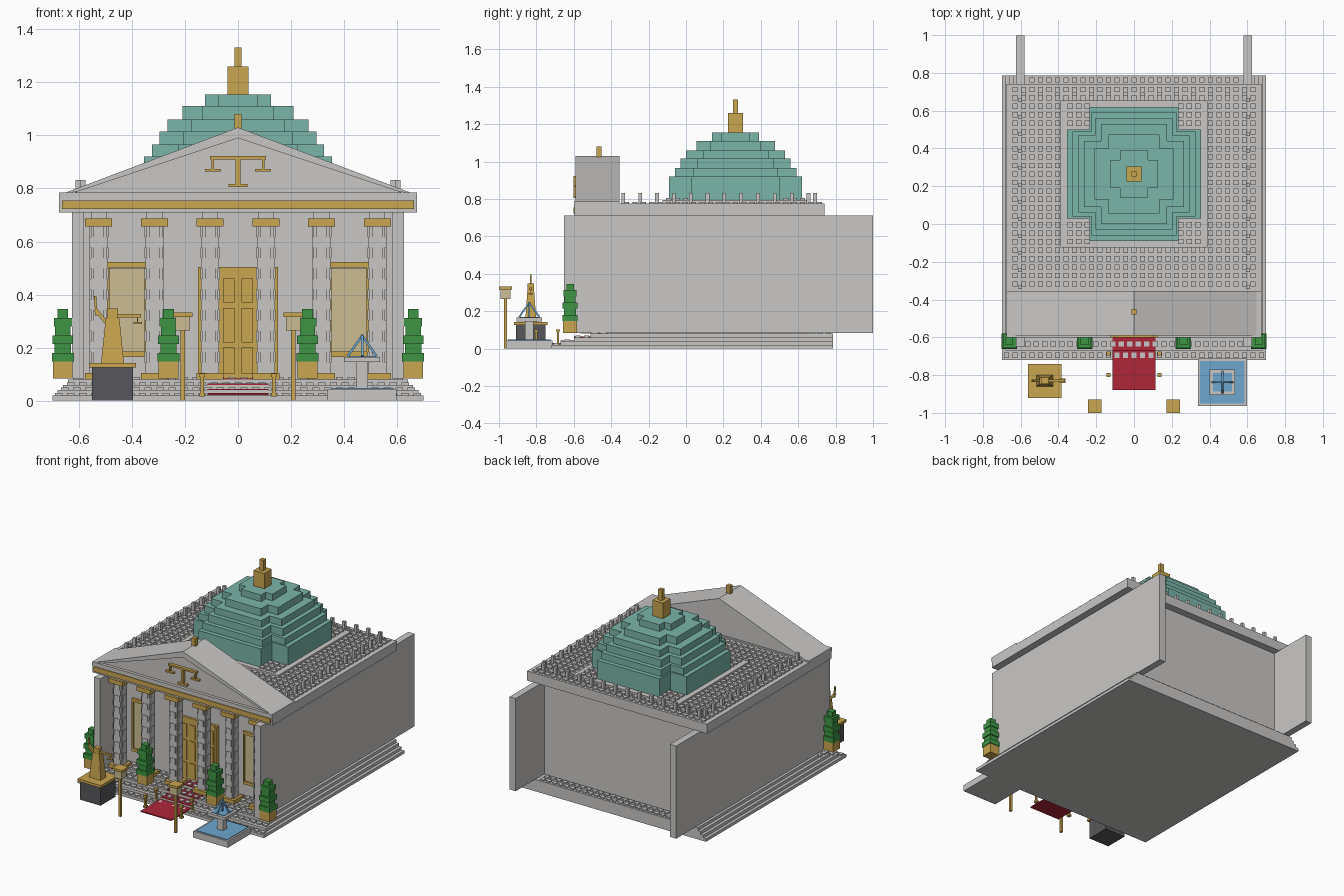
import bpy, bmesh
from mathutils import Vector, Matrix

cube = bpy.data.objects.get("Cube")
if cube:
    bpy.data.objects.remove(cube, do_unlink=True)


def material(name, *srgb):
    mat = bpy.data.materials.new(name)
    color = [(c / 255) ** 2.2 for c in srgb] + [1]
    mat.use_nodes = True
    mat.diffuse_color = color
    mat.node_tree.nodes["Principled BSDF"].inputs["Base Color"].default_value = color
    return mat


stone = material("stone grey", 200, 198, 196)
gold = material("gold", 200, 164, 80)
pale = material("pale gold glass", 202, 187, 146)
copper = material("copper green", 122, 180, 167)
leaf = material("leaf green", 64, 148, 70)
red = material("carpet red", 172, 42, 60)
water = material("water blue", 110, 166, 206)
dark = material("dark granite", 88, 88, 92)


def finish(name, mat, bm):
    mesh = bpy.data.meshes.new(name)
    bmesh.ops.recalc_face_normals(bm, faces=bm.faces)
    bm.to_mesh(mesh)
    bm.free()
    mesh.materials.append(mat)
    bpy.context.collection.objects.link(bpy.data.objects.new(name, mesh))


def boxes(name, mat, items):
    """One object from boxes given as (x range, y range, z range)."""
    bm = bmesh.new()
    for ranges in items:
        mid = Vector([(a + b) / 2 for a, b in ranges])
        size = [b - a for a, b in ranges]
        bmesh.ops.create_cube(bm, size=1, matrix=Matrix.Translation(mid) @ Matrix.Diagonal((*size, 1)))
    finish(name, mat, bm)


def block(x, y, hx, hy, z0, z1):
    return (x - hx, x + hx), (y - hy, y + hy), (z0, z1)


def loft(name, mat, first, last):
    """Closed solid between two matching outlines."""
    bm = bmesh.new()
    a, b = [[bm.verts.new(p) for p in outline] for outline in (first, last)]
    bm.faces.new(a)
    bm.faces.new(b)
    for i in range(len(a)):
        bm.faces.new((a[i - 1], a[i], b[i], b[i - 1]))
    finish(name, mat, bm)


def frustum(name, mat, x, y, bottom, top, z0, z1):
    corners = ((-1, -1), (1, -1), (1, 1), (-1, 1))
    loft(name, mat, *[[(x + sx * h[0], y + sy * h[1], z) for sx, sy in corners]
                      for h, z in ((bottom, z0), (top, z1))])


def prism(name, mat, profile, y0, y1):
    loft(name, mat, *[[(x, y, z) for x, z in profile] for y in (y0, y1)])


def strut(name, mat, start, end, width):
    a, b = Vector(start), Vector(end)
    turn = (b - a).to_track_quat("Z", "Y").to_matrix().to_4x4()
    bm = bmesh.new()
    bmesh.ops.create_cube(bm, size=1, matrix=Matrix.Translation((a + b) / 2) @ turn
                          @ Matrix.Diagonal((width, width, (b - a).length, 1)))
    finish(name, mat, bm)


PITCH = 0.045


def studs(hx, y0, y1, z, keep=lambda x, y: True):
    nx, ny = int(2 * hx / PITCH), max(1, int((y1 - y0) / PITCH + 0.2))
    spots = [((i - (nx - 1) / 2) * PITCH, y0 + (j + 0.5) * (y1 - y0) / ny)
             for i in range(nx) for j in range(ny)]
    return [block(x, y, 0.014, 0.014, z, z + 0.009) for x, y in spots if keep(x, y)]


# Stepped base with studded treads and carpet running up
fronts = [-0.72, -0.67, -0.6, -0.51, -0.42]
base, knobs, runner = [], [], []
for i, y in enumerate(fronts[:-1]):
    half, top = 0.7 - 0.02 * i, 0.02 * (i + 1)
    base.append(((-half, half), (y, 0.785), (top - 0.02, top)))
    knobs += studs(half, y, fronts[i + 1], top)
    if i:
        runner.append(((-0.115, 0.115), (y, fronts[i + 1]), (top, top + 0.004)))
knobs += studs(0.57, 0.695, 0.785, 0.08)
boxes("base_steps", stone, base)
boxes("base_studs", stone, knobs)
boxes("step_carpet", red, runner)
boxes("front_carpet", red, [((-0.115, 0.115), (-0.88, -0.67), (0.021, 0.029))])

# Hall body, side walls and roof slab
boxes("hall_body", stone, [((-0.59, 0.59), (-0.42, 0.69), (0.08, 0.72))])
boxes("side_walls", stone, [block(s * 0.603, 0.174, 0.023, 0.825, 0.083, 0.712) for s in (-1, 1)])
boxes("roof_slab", stone, [((-0.675, 0.675), (-0.595, 0.74), (0.71, 0.775))])

# Studded roof and dome plate
DY = 0.265


def off_plate(x, y):
    return max(abs(x), abs(y - DY)) > 0.4


def off_dome(x, y):
    ax, ay = abs(x), abs(y - DY)
    return max(ax, ay) > 0.36 or min(ax, ay) > 0.24


boxes("roof_studs", stone, studs(0.67, -0.34, 0.735, 0.775, off_plate))
boxes("dome_plate", stone, [block(0, DY, 0.39, 0.39, 0.775, 0.795)])
boxes("dome_plate_studs", stone, studs(0.38, DY - 0.38, DY + 0.38, 0.795, off_dome))

# Parapet posts along sides and back
posts = [block(s * 0.603, -0.335 + 0.09 * k, 0.01, 0.01, 0.77, 0.832) for s in (-1, 1) for k in range(12)]
posts += [block((k - 6.5) * 0.09, 0.69, 0.01, 0.01, 0.77, 0.832) for k in range(14)]
boxes("parapet_posts", stone, posts)

# Tiered dome of crossed blocks, with spire
tiers = [(0.355, 0.235, 0.92), (0.325, 0.225, 0.965), (0.295, 0.205, 1.015),
         (0.265, 0.175, 1.06), (0.21, 0.135, 1.11), (0.125, 0.075, 1.155)]
dome, low = [], 0.79
for wide, narrow, high in tiers:
    dome += [block(0, DY, wide, narrow, low, high), block(0, DY, narrow, wide, low, high)]
    low = high
boxes("dome", copper, dome)
boxes("dome_spire", gold, [block(0, DY, 0.04, 0.04, 1.155, 1.26), block(0, DY, 0.014, 0.014, 1.26, 1.332)])

# Pediment: gable roof with raised rakes and gold frieze
prism("pediment", stone, [(-0.66, 0.77), (0.66, 0.77), (0, 1.0)], -0.58, -0.36)
prism("pediment_rake", stone, [(-0.675, 0.775), (-0.6, 0.79), (0, 0.99), (0.6, 0.79),
                               (0.675, 0.775), (0, 1.03)], -0.59, -0.355)
boxes("cornice", stone, [((-0.675, 0.675), (-0.6, -0.355), (0.757, 0.785))])
boxes("frieze_band", gold, [((-0.663, 0.663), (-0.602, -0.59), (0.722, 0.755))])
boxes("pediment_finial", gold, [block(0, -0.465, 0.014, 0.014, 1.0, 1.08)])
emblem = [block(0, -0.591, 0.105, 0.01, 0.91, 0.923), block(0, -0.591, 0.009, 0.01, 0.81, 0.91),
          block(0, -0.591, 0.035, 0.01, 0.805, 0.816)]
for s in (-1, 1):
    emblem += [block(s * 0.095, -0.591, 0.004, 0.01, 0.87, 0.91), block(s * 0.095, -0.591, 0.03, 0.01, 0.863, 0.873)]
boxes("scales_emblem", gold, emblem)

# Colonnade: stacked shafts with gold bases and capitals
shafts, trims = [], []
rows, bottom, top = 14, 0.105, 0.656
step = (top - bottom) / rows
for k in range(6):
    x, y = (k - 2.5) * 0.21, -0.515
    trims += [block(x, y, 0.051, 0.05, z, z + h) for z, h in ((0.08, 0.025), (top, 0.03))]
    shafts.append(block(x, y, 0.03, 0.03, 0.1, 0.712))
    for r in range(rows):
        z = bottom + r * step
        a, b = (0.037, 0.02) if r % 2 else (0.034, 0.026)
        shafts += [block(x, y, a, b, z, z + step), block(x, y, b, a, z, z + step)]
boxes("column_shafts", stone, shafts)
boxes("column_trims", gold, trims)

# Double door with raised panels
door = [block(0, -0.425, 0.147, 0.01, 0.08, 0.503)]
for s in (-1, 1):
    door.append(block(s * 0.142, -0.43, 0.008, 0.02, 0.08, 0.503))
    for x in (0.035, 0.1):
        for z0, z1 in ((0.1, 0.2), (0.22, 0.35), (0.37, 0.46)):
            door.append(block(s * x, -0.436, 0.022, 0.005, z0, z1))
boxes("front_door", gold, door)

# Windows
frames, panes = [], []
for s in (-1, 1):
    x = s * 0.418
    panes.append(block(x, -0.423, 0.066, 0.004, 0.185, 0.5))
    frames += [block(x, -0.427, 0.075, 0.01, z, z + 0.02) for z in (0.165, 0.502)]
    frames += [block(x + e * 0.071, -0.427, 0.005, 0.01, 0.17, 0.51) for e in (-1, 1)]
boxes("window_frames", gold, frames)
boxes("window_panes", pale, panes)

# Potted topiaries
pots, hedges = [], []
for x in (-0.66, -0.262, 0.262, 0.66):
    pots.append(block(x, -0.62, 0.037, 0.037, 0.083, 0.147))
    for i, h in enumerate((0.041, 0.031, 0.039, 0.029, 0.034, 0.02)):
        z = 0.147 + i * 0.033
        hedges.append(block(x, -0.62, h, h, z, z + 0.033))
boxes("planter_pots", gold, pots)
boxes("topiaries", leaf, hedges)

# Lamps and carpet bollards
lamps, lights, bollards = [], [], []
for s in (-1, 1):
    x = s * 0.208
    lamps += [block(x, -0.965, 0.008, 0.008, 0, 0.27), block(x, -0.965, 0.036, 0.035, 0.316, 0.332)]
    lights.append(block(x, -0.965, 0.027, 0.027, 0.265, 0.316))
    for y in (-0.685, -0.8):
        bollards.append(block(s * 0.135, y, 0.006, 0.006, 0.02, 0.1))
        bollards += [block(s * 0.135, y, 0.011, 0.011, z, z + 0.013) for z in (0.016, 0.09)]
boxes("lamp_posts", gold, lamps)
boxes("lamp_lights", pale, lights)
boxes("carpet_bollards", gold, bollards)

# Statue with raised sword and scales
SX, SY = -0.473, -0.83
boxes("statue_pedestal", dark, [block(SX, SY, 0.078, 0.08, 0, 0.125)])
boxes("statue_plinth", gold, [block(SX, SY, 0.088, 0.09, 0.125, 0.143)])
frustum("statue_robe", gold, SX, SY, (0.043, 0.03), (0.026, 0.018), 0.143, 0.31)
boxes("statue_head", gold, [block(SX, SY, 0.02, 0.017, 0.31, 0.347)])
strut("sword_arm", gold, (SX - 0.02, SY, 0.29), (SX - 0.065, SY, 0.345), 0.014)
strut("sword", gold, (SX - 0.06, SY, 0.32), (SX - 0.066, SY, 0.395), 0.009)
boxes("scale_arm", gold, [block(SX + 0.06, SY, 0.047, 0.007, 0.314, 0.326),
                          block(SX + 0.095, SY, 0.002, 0.002, 0.295, 0.315),
                          block(SX + 0.095, SY, 0.016, 0.012, 0.29, 0.296)])

# Fountain
FX, FY = 0.468, -0.838
boxes("fountain_basin", stone, [block(FX, FY, 0.13, 0.125, 0, 0.044)])
boxes("fountain_water", water, [block(FX, FY, 0.118, 0.113, 0.044, 0.048)])
boxes("fountain_stem", stone, [block(FX, FY, 0.022, 0.022, 0.044, 0.147), block(FX, FY, 0.068, 0.068, 0.145, 0.165)])
boxes("bowl_water", water, [block(FX, FY, 0.05, 0.05, 0.165, 0.168)])
boxes("center_jet", water, [block(FX, FY, 0.005, 0.005, 0.165, 0.25)])
for dx, dy in ((1, 0), (-1, 0), (0, 1), (0, -1)):
    strut("water_jet", water, (FX + dx * 0.055, FY + dy * 0.055, 0.167), (FX, FY, 0.245), 0.009)
